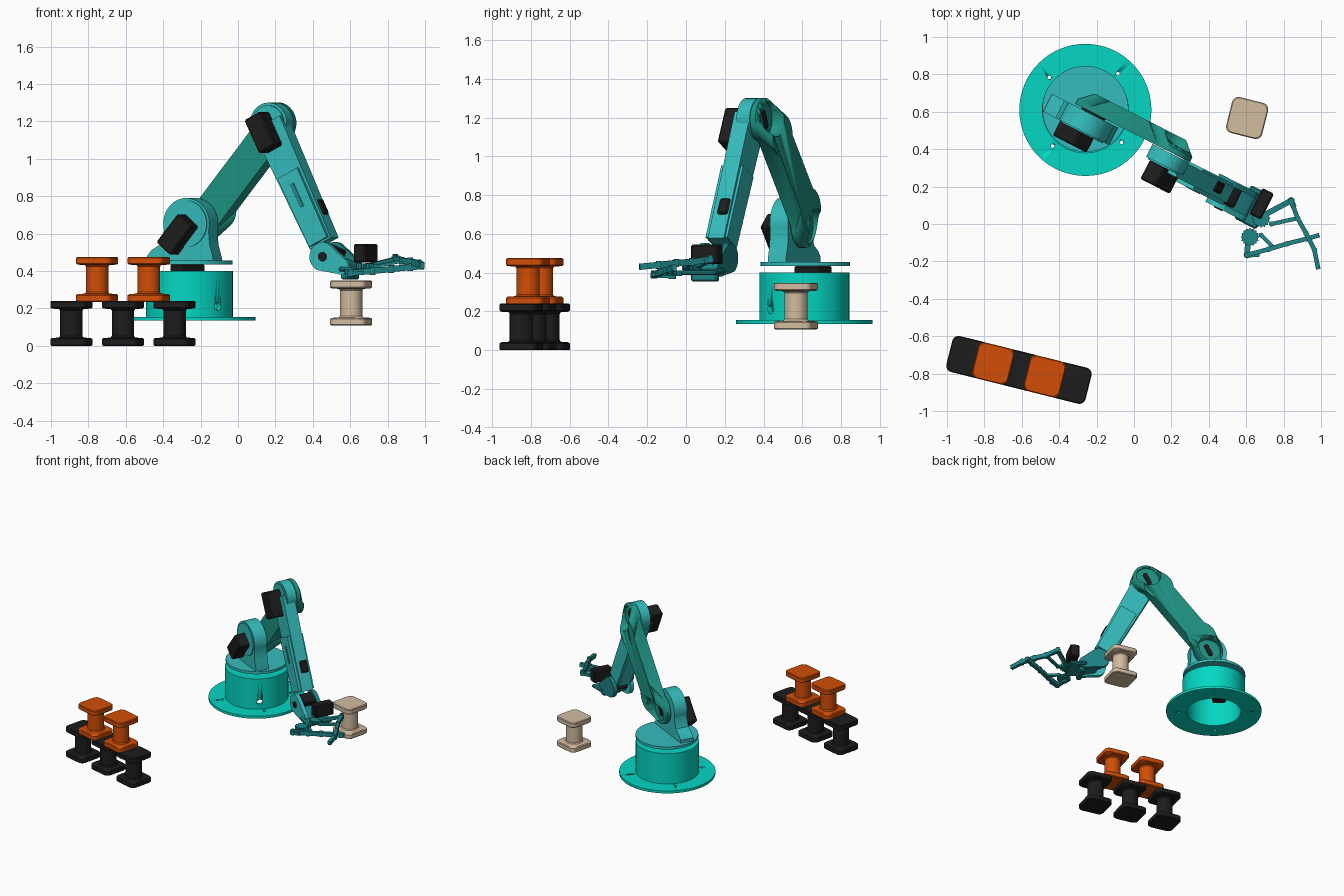
import bpy, bmesh
from math import sin, cos, pi, radians, atan2
from mathutils import Vector, Matrix

if "Cube" in bpy.data.objects:
    bpy.data.objects.remove(bpy.data.objects["Cube"])


def material(name, *srgb):
    col = [c ** 2.2 for c in srgb] + [1]
    m = bpy.data.materials.new(name)
    m.use_nodes = True
    m.diffuse_color = col
    m.node_tree.nodes["Principled BSDF"].inputs["Base Color"].default_value = col
    return m


TURQ = material("bright turquoise", .05, .84, .76)
TEAL = material("light teal", .22, .73, .73)
GREEN = material("deep teal", .14, .57, .51)
GRIP = material("dark cyan", .14, .52, .53)
BLACK = material("charcoal", .135, .135, .135)
ORANGE = material("orange", .82, .31, .06)
BEIGE = material("beige", .82, .73, .62)

# Arm frame: x runs along the reach, y is the joint axis, z is up
ARM = Matrix.Translation((-.26, .615, 0)) @ Matrix.Rotation(radians(-27), 4, 'Z')
I = Matrix.Identity(4)


def finish(name, bm, mat, matrix=I):
    bmesh.ops.recalc_face_normals(bm, faces=bm.faces)
    me = bpy.data.meshes.new(name)
    bm.to_mesh(me)
    bm.free()
    me.materials.append(mat)
    ob = bpy.data.objects.new(name, me)
    ob.matrix_world = matrix
    bpy.context.collection.objects.link(ob)
    bpy.ops.object.select_all(action='DESELECT')
    ob.select_set(True)
    bpy.context.view_layer.objects.active = ob
    bpy.ops.object.shade_smooth_by_angle(angle=radians(35))
    return ob


def loft(name, rings, mat, matrix=I, closed=False):
    """Skin a stack of equal rings; closed joins last to first instead of capping."""
    bm = bmesh.new()
    vs = [[bm.verts.new(p) for p in ring] for ring in rings]
    n = len(vs[0])
    for a, b in zip(vs, vs[1:] + ([vs[0]] if closed else [])):
        for i in range(n):
            j = (i + 1) % n
            bm.faces.new((a[i], a[j], b[j], b[i]))
    if not closed:
        bm.faces.new(vs[0])
        bm.faces.new(vs[-1])
    return finish(name, bm, mat, matrix)


def slab(name, outline, t0, t1, mat):
    """Plate lying in the arm's swing plane, from depth t0 to t1."""
    return loft(name, [[(s, t, z) for s, z in outline] for t in (t0, t1)], mat, ARM)


def capsule(p, q, rp, rq, span=90):
    ang = atan2(q[1] - p[1], q[0] - p[0])
    pts = []
    for c, r, base in ((q, rq, ang), (p, rp, ang + pi)):
        for i in range(25):
            a = base + radians(span) * (i / 12 - 1)
            pts.append((c[0] + r * cos(a), c[1] + r * sin(a)))
    return pts


def disc(c, r, n=40):
    return [(c[0] + r * cos(2 * pi * i / n), c[1] + r * sin(2 * pi * i / n)) for i in range(n)]


def box(name, centre, size, mat, angle=0, matrix=ARM, bevel=.008):
    bm = bmesh.new()
    bmesh.ops.create_cube(bm, size=1, matrix=Matrix.Diagonal((*size, 1)))
    bmesh.ops.bevel(bm, geom=bm.edges[:], offset=bevel, segments=1, affect='EDGES')
    return finish(name, bm, mat, matrix @ Matrix.Translation(centre) @ Matrix.Rotation(-angle, 4, 'Y'))


def cut(ob, cutter):
    mod = ob.modifiers.new("cut", 'BOOLEAN')
    mod.operation, mod.object, mod.solver = 'DIFFERENCE', cutter, 'EXACT'
    cutter.hide_render = True
    bpy.context.view_layer.objects.active = ob
    bpy.ops.object.modifier_apply(modifier=mod.name)
    bpy.data.objects.remove(cutter)


def bars(name, pts, w, h, mat):
    """Flat linkage through the points, with a round boss at each joint."""
    bm = bmesh.new()
    pts = [Vector(p) for p in pts]
    for a, b in zip(pts, pts[1:]):
        d = b - a
        y = Vector((0, 0, 1)).cross(d).normalized()
        x = d.normalized()
        rot = Matrix((x, y, x.cross(y))).transposed().to_4x4()
        bmesh.ops.create_cube(bm, size=1, matrix=Matrix.Translation((a + b) / 2) @ rot
                              @ Matrix.Diagonal((d.length, w, h, 1)))
    for p in pts[:-1]:
        bmesh.ops.create_cone(bm, cap_ends=True, segments=16, radius1=w * .62, radius2=w * .62,
                              depth=h * 1.3, matrix=Matrix.Translation(p))
    return finish(name, bm, mat)


# Hollow round base with a flange, screw holes and a cable hole
profile = [(.2, .135), (.353, .135), (.353, .155), (.232, .155), (.232, .4),
           (.1, .4), (.1, .385), (.2, .385)]
base = loft("base", [[(x, y, z) for x, y in disc((0, 0), r, 64)] for r, z in profile],
            TURQ, Matrix.Translation((-.26, .61, 0)), closed=True)
for k in range(4):
    a = radians(48 + 90 * k)
    c = (-.26 + .26 * cos(a), .61 + .26 * sin(a))
    cut(base, loft("hole", [[(x, y, z) for x, y in disc(c, .01, 12)] for z in (.1, .2)], TURQ))
a = radians(-49)
cut(base, loft("hole", [[(d, x, z) for x, z in disc((0, .21), .022, 20)] for d in (.15, .3)], TURQ,
               Matrix.Translation((-.26, .61, 0)) @ Matrix.Rotation(a, 4, 'Z')))
box("base_servo", (0, 0, .34), (.18, .1, .19), BLACK,
    matrix=Matrix.Translation((-.27, .655, 0)) @ Matrix.Rotation(radians(48), 4, 'Z'))

# Turntable
loft("turntable", [[(x, y, z) for x, y in disc((-.26, .615), .23, 64)] for z in (.435, .456)], TEAL)

SH, EL, WR = (.05, .64), (.515, 1.19), (.875, .476)
UP = atan2(EL[1] - SH[1], EL[0] - SH[0])
FO = atan2(WR[1] - EL[1], WR[0] - EL[0])

# Shoulder upright: round head flaring into a wide foot
head = [(.04 + .138 * cos(radians(b)), .652 + .138 * sin(radians(b))) for b in range(-15, 196, 7)]
slab("shoulder_upright", head + [(-.12, .54), (-.17, .51), (-.195, .48), (-.195, .45),
                                 (.2, .45), (.2, .47), (.18, .54)], -.115, -.01, TEAL)
slab("shoulder_rim", disc((.04, .652), .125), -.122, -.01, TEAL)
box("shoulder_servo", (.01, -.15, .595), (.2, .11, .11), BLACK, UP)
slab("shoulder_hub", disc(SH, .07), -.012, .002, BLACK)

# Upper arm: back face shortened so both ends slope away, with a round pocket at each end
out = capsule(SH, EL, .112, .112, 128)
axis = Vector((cos(UP), sin(UP))) * .11
half = len(out) // 2
inner = [(Vector(p) - axis if i < half else Vector(p) + axis) for i, p in enumerate(out)]
upper = loft("upper_arm", [[(s, 0, z) for s, z in out], [(s, .03, z) for s, z in out],
                           [(s, .096, z) for s, z in inner]], GREEN, ARM)
for joint in (SH, EL):
    cut(upper, slab("pocket", disc(joint, .088), .026, .2, GREEN))
    slab("joint_horn", capsule((joint[0] - .015, joint[1] - .03), (joint[0] + .015, joint[1] + .03),
                               .018, .018), .02, .032, BLACK)

# Forearm: elbow disc, box beam and raised lower cover


def along(a, w=0):
    return EL[0] + a * cos(FO) - w * sin(FO), EL[1] + a * sin(FO) + w * cos(FO)


def beam(a0, a1, w0, w1):
    return [along(a0, -w0), along(a1, -w1), along(a1, w1), along(a0, w0)]


slab("elbow_disc", disc(EL, .11), -.08, -.004, TEAL)
slab("elbow_rim", disc(EL, .095), -.088, -.004, TEAL)
slab("forearm", beam(0, .72, .09, .07), -.105, -.012, TEAL)
slab("forearm_cover", beam(.3, .71, .066, .06), -.125, .002, TEAL)
slab("forearm_slot", beam(.36, .5, .012, .012), -.128, -.12, GRIP)
box("elbow_servo", (.52, -.142, 1.14), (.2, .115, .105), BLACK, FO)
s, z = along(.54, .065)
box("forearm_servo", (s, -.05, z), (.09, .06, .04), BLACK, FO)

# Wrist: lugs, servo and a bracket that carries the gripper
for t in (-.15, -.012):
    slab("wrist_lug", capsule(WR, (.985, .425), .078, .045), t, t + .03, TEAL if t < -.1 else GRIP)
slab("wrist_screw", disc(WR, .025, 20), -.156, -.14, BLACK)
box("wrist_servo", (.885, -.05, .485), (.1, .13, .09), BLACK, -.4)
slab("wrist_block", capsule((.9, .45), (1.0, .415), .035, .03), -.14, .01, GRIP)

# Gripper: palm, drive servo, gears and two linked fingers
box("palm", (1.04, -.06, .405), (.13, .2, .025), GRIP, -.1)
box("palm_back", (1.0, -.07, .385), (.04, .15, .06), GRIP)
box("gripper_servo", (1.07, -.024, .495), (.07, .155, .1), BLACK)
for c in ((.68, .03, .425), (.62, -.07, .395)):
    gear = [[(c[0] + r * cos(i * pi / 16), c[1] + r * sin(i * pi / 16), z)
             for i in range(32) for r in [.042 if i % 2 else .05]] for z in (c[2] - .012, c[2] + .015)]
    loft("gear", gear, GRIP)
bars("drive_link_a", [(.7, .05, .43), (.84, .125, .465), (.855, .09, .46)], .03, .02, GRIP)
bars("drive_link_b", [(.61, -.07, .38), (.605, -.165, .385), (.67, -.16, .39)], .03, .02, GRIP)
bars("follower_link_a", [(.735, .0, .425), (.87, .03, .45)], .022, .016, GRIP)
bars("follower_link_b", [(.68, -.06, .4), (.75, -.13, .4)], .022, .016, GRIP)
bars("finger_a", [(.84, .125, .47), (.875, .03, .455), (.92, -.05, .45), (.965, -.14, .44),
                  (.985, -.24, .43)], .024, .032, GRIP)
bars("finger_b", [(.605, -.165, .39), (.72, -.135, .4), (.82, -.105, .41), (.92, -.08, .42),
                  (.99, -.06, .425)], .024, .032, GRIP)


# Spools: square rounded flanges on a round neck
def rounded(h, r, z):
    ring = []
    for k, (sx, sy) in enumerate(((1, 1), (-1, 1), (-1, -1), (1, -1))):
        for i in range(8):
            a = pi / 2 * (k + i / 7 if r < h else k + i / 8)
            ring.append((sx * (h - r) + r * cos(a), sy * (h - r) + r * sin(a), z))
    return ring


def spool(name, x, y, z, mat):
    lower = [(.094, .035, 0), (.099, .035, .005), (.099, .035, .035), (.093, .035, .041),
             (.066, .066, .044), (.06, .06, .052)]
    steps = lower + [(h, r, .24 - d) for h, r, d in reversed(lower)]
    loft(name, [rounded(*p) for p in steps], mat,
         Matrix.Translation((x, y, z)) @ Matrix.Rotation(radians(-14), 4, 'Z'))


for k in (-1, 0, 1):
    spool("black_spool", -.615 + .276 * k, -.78 - .069 * k, 0, BLACK)
for k in (-.5, .5):
    spool("orange_spool", -.615 + .276 * k, -.78 - .069 * k, .235, ORANGE)
spool("beige_spool", .605, .567, .108, BEIGE)
